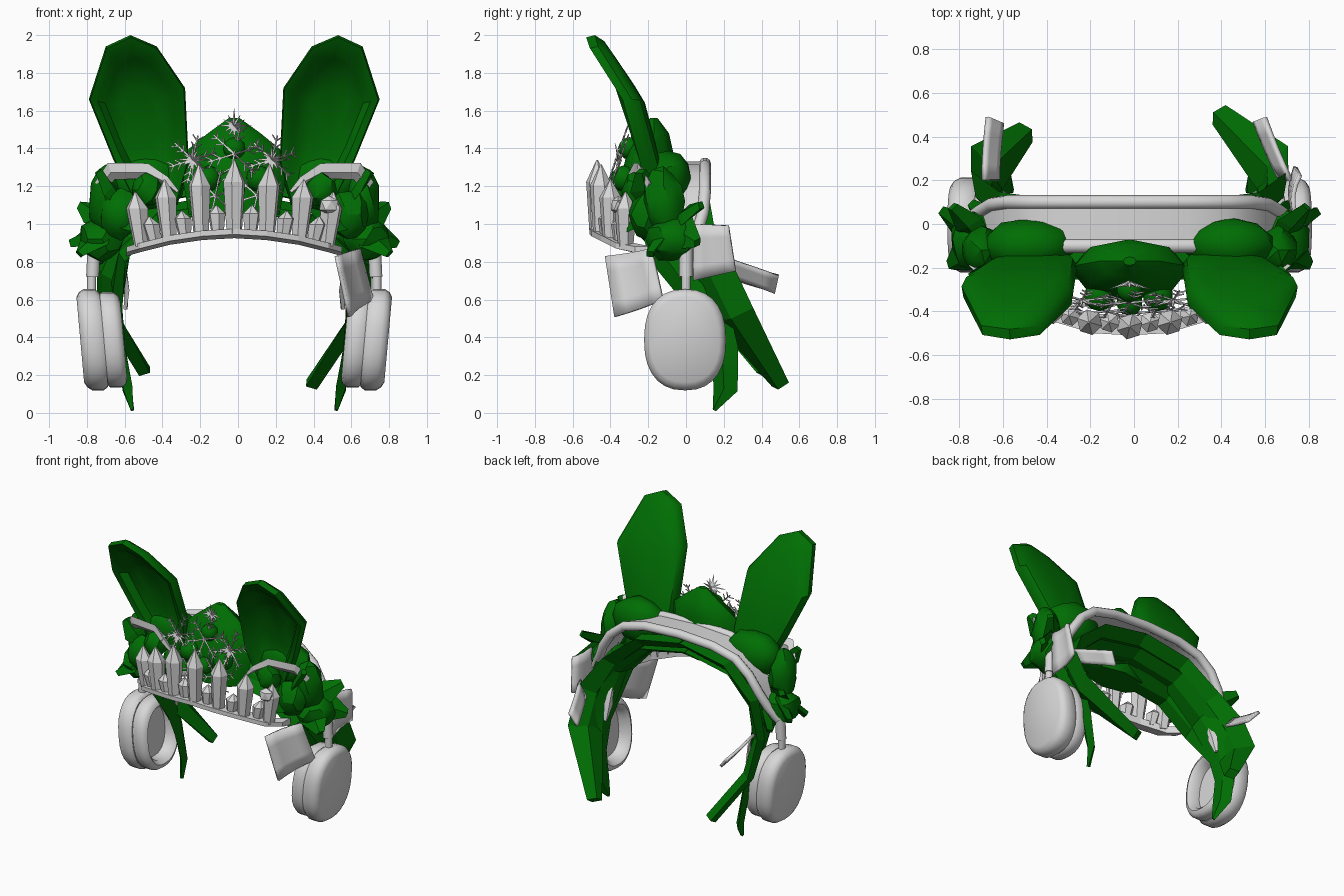
import bpy, bmesh, math, random
from mathutils import Vector

if "Cube" in bpy.data.objects:
    bpy.data.objects.remove(bpy.data.objects["Cube"])

random.seed(4)
CX = -0.02  # symmetry plane


def material(name, col):
    m = bpy.data.materials.new(name)
    m.diffuse_color = (*col, 1)
    m.use_nodes = True
    m.node_tree.nodes["Principled BSDF"].inputs["Base Color"].default_value = m.diffuse_color
    return m


GREEN = material("leaf green", (0.0, 0.155, 0.001))
SILVER = material("silver", (0.68, 0.68, 0.68))


def finish(name, bm, mat, angle=35):
    bmesh.ops.recalc_face_normals(bm, faces=bm.faces[:])
    me = bpy.data.meshes.new(name)
    bm.to_mesh(me)
    bm.free()
    me.materials.append(mat)
    ob = bpy.data.objects.new(name, me)
    bpy.context.collection.objects.link(ob)
    if angle:
        bpy.ops.object.select_all(action='DESELECT')
        ob.select_set(True)
        bpy.context.view_layer.objects.active = ob
        bpy.ops.object.shade_smooth_by_angle(angle=math.radians(angle))
    return ob


def add_loft(bm, rings, closed=False):
    vs = [[bm.verts.new(p) for p in r] for r in rings]
    n = len(vs[0])
    pairs = list(zip(vs, vs[1:])) + ([(vs[-1], vs[0])] if closed else [])
    for a, b in pairs:
        for i in range(n):
            j = (i + 1) % n
            bm.faces.new((a[i], a[j], b[j], b[i]))
    if not closed:
        bm.faces.new(vs[0][::-1])
        bm.faces.new(vs[-1])


def loft(name, rings, mat, angle=35, closed=False):
    bm = bmesh.new()
    add_loft(bm, rings, closed)
    return finish(name, bm, mat, angle)


def side(s, p):
    return Vector((CX + s * p[0], p[1], p[2]))


def blade(name, pts, widths, wdir, thick, mat, angle=20):
    """Ridged leaf along a path; half widths; one width direction, or start and end ones."""
    pts = [Vector(p) for p in pts]
    w0, w1 = wdir if isinstance(wdir, list) else (wdir, wdir)
    rings = []
    for i, (p, w) in enumerate(zip(pts, widths)):
        t = (pts[min(i + 1, len(pts) - 1)] - pts[max(i - 1, 0)]).normalized()
        d = Vector(w0).lerp(Vector(w1), i / (len(pts) - 1))
        d = (d - t * d.dot(t)).normalized()
        n = t.cross(d) * min(thick, w)
        rings.append([p + d * w, p + n, p - d * w, p - n])
    return loft(name, rings, mat, angle)


def sweep(name, pts, r, mat, closed=False, n=10):
    pts = [Vector(p) for p in pts]
    k, rings = len(pts), []
    for i, p in enumerate(pts):
        a = pts[(i - 1) % k] if closed else pts[max(i - 1, 0)]
        b = pts[(i + 1) % k] if closed else pts[min(i + 1, k - 1)]
        t = (b - a).normalized()
        u = Vector((0, 1, 0)) - t * t.y
        u = u.normalized() if u.length > 0.15 else Vector((0, 0, 1)).cross(t).normalized()
        v = t.cross(u)
        rings.append([p + u * r * math.cos(2 * math.pi * j / n) + v * r * math.sin(2 * math.pi * j / n) for j in range(n)])
    return loft(name, rings, mat, 60, closed)


def blob(name, c, size, mat, sub=2, noise=0.0, angle=30):
    bm = bmesh.new()
    bmesh.ops.create_icosphere(bm, subdivisions=sub, radius=1)
    for v in bm.verts:
        k = 1 + random.uniform(-noise, noise)
        v.co = Vector(c) + Vector([a * b * k for a, b in zip(v.co, size)])
    return finish(name, bm, mat, angle)


def plate(name, corners, mat, bulge=0.02):
    """Slightly domed thin sheet from four corners."""
    c = [Vector(p) for p in corners]
    n = (c[1] - c[0]).cross(c[3] - c[0]).normalized()
    bm = bmesh.new()
    g = [[bm.verts.new(c[0].lerp(c[1], u / 4).lerp(c[3].lerp(c[2], u / 4), v / 4)
          + n * bulge * math.sin(math.pi * u / 4)) for u in range(5)] for v in range(5)]
    for v in range(4):
        for u in range(4):
            bm.faces.new((g[v][u], g[v][u + 1], g[v + 1][u + 1], g[v + 1][u]))
    ob = finish(name, bm, mat)
    ob.modifiers.new("thickness", 'SOLIDIFY').thickness = 0.02


# Headphone band: padded sheet between two rounded rims
arc = [(0, 1.34), (0.27, 1.325), (0.45, 1.28), (0.56, 1.19), (0.63, 1.08), (0.68, 0.98), (0.735, 0.89)]
half = [0.1, 0.1, 0.1, 0.1, 0.09, 0.06, 0.02]
path = [(-x, z, w) for (x, z), w in zip(arc[:0:-1], half[:0:-1])] + [(x, z, w) for (x, z), w in zip(arc, half)]
rim = [(CX + x, w, z - 0.02) for x, z, w in path] + [(CX + x, -w, z - 0.02) for x, z, w in path[::-1]]
sweep("band_rim", rim, 0.032, SILVER, closed=True)
loft("band_sheet", [[(CX + x, w, z - 0.01), (CX + x, -w, z - 0.01), (CX + x * 0.97, -w, z - 0.04),
                     (CX + x * 0.97, w, z - 0.04)] for x, z, w in path], SILVER)


# Headphone cups, hollow cushions and stems
def oval(s, x, k, n=28):
    out = []
    for i in range(n):
        a = 2 * math.pi * i / n
        c, d = math.cos(a), math.sin(a)
        y = 0.217 * k * math.copysign(abs(c) ** 0.85, c)
        z = 0.268 * k * math.copysign(abs(d) ** 0.85, d)
        out.append(side(s, (x + z * 0.09, y - 0.005, 0.387 + z)))
    return out


for s in (-1, 1):
    loft("ear_cup", [oval(s, x, k) for x, k in
         ((0.69, 0.8), (0.69, 0.93), (0.715, 1), (0.775, 1), (0.8, 0.94), (0.815, 0.84))], SILVER, 50)
    loft("cushion", [oval(s, x, k) for x, k in
         ((0.69, 0.6), (0.7, 0.86), (0.68, 0.94), (0.62, 0.94), (0.595, 0.88), (0.585, 0.78), (0.61, 0.68), (0.67, 0.66))],
         SILVER, 50)
    sweep("stem", [side(s, (0.755, 0, 0.62)), side(s, (0.755, 0, 0.74))], 0.025, SILVER)
    sweep("stem_sleeve", [side(s, (0.75, 0, 0.72)), side(s, (0.74, 0, 0.92))], 0.036, SILVER)

# Animal ears: curved shells with a scooped front
outline = [(0.3, 1.1), (0.24, 1.32), (0.26, 1.72), (0.41, 1.94), (0.55, 2.0), (0.68, 1.94), (0.77, 1.66), (0.64, 1.34), (0.52, 1.1)]


def ear_y(z):
    ks = [(1.0, -0.1), (1.35, -0.19), (1.65, -0.27), (1.8, -0.365), (1.94, -0.455), (2.01, -0.475)]
    for (z0, y0), (z1, y1) in zip(ks, ks[1:]):
        if z <= z1:
            return y0 + (y1 - y0) * (z - z0) / (z1 - z0)
    return ks[-1][1]


for s in (-1, 1):
    rings = []
    for k, dy in ((0.35, 0.05), (0.7, 0.045), (0.92, 0.03), (1, -0.01), (0.97, -0.06), (0.82, -0.05), (0.68, 0.0), (0.35, 0.02)):
        ring = []
        for x, z in outline:
            x, z = 0.5 + (x - 0.5) * k, 1.6 + (z - 1.6) * k
            ring.append(side(s, (x, ear_y(z) + dy, z)))
        rings.append(ring)
    loft("animal_ear", rings, GREEN, 40)
    blob("ear_base", side(s, (0.465, -0.095, 1.23)), (0.21, 0.125, 0.16), GREEN, 2, 0.06, 40)

# Pointed green hood between the ears
loft("hood", [[(CX + rx * math.cos(a * math.pi / 4), y + ry * math.sin(a * math.pi / 4), z) for a in range(8)]
     for z, rx, ry, y in ((1.05, 0.24, 0.12, -0.23), (1.22, 0.27, 0.14, -0.21), (1.39, 0.25, 0.12, -0.19),
                          (1.48, 0.14, 0.08, -0.17), (1.56, 0.03, 0.02, -0.17))], GREEN, 40)
for x, y, z, r in ((0, -0.3, 1.4, 0.06), (-0.14, -0.33, 1.24, 0.07), (0.13, -0.33, 1.24, 0.07), (0, -0.36, 1.18, 0.06)):
    blob("bauble", (CX + x, y, z), (r, r, r), GREEN)

# Tiara: bar, seven tall faceted crystals and short ones between
bar = [(-0.57, -0.22, 0.86), (-0.5, -0.32, 0.88), (-0.34, -0.4, 0.92), (-0.17, -0.45, 0.945), (0, -0.46, 0.955)]
bar += [(-x, y, z) for x, y, z in bar[-2::-1]]
loft("tiara_bar", [[(CX + x, y - 0.05, z + 0.02), (CX + x, y - 0.05, z - 0.01), (CX + x, y + 0.04, z - 0.03),
                    (CX + x, y + 0.04, z + 0.02)] for x, y, z in bar], SILVER, 0)
for x, y, z, top, k in ((0, -0.47, 0.95, 1.34, 1), (0.175, -0.45, 0.945, 1.315, 1), (0.345, -0.4, 0.92, 1.235, 1),
                        (0.49, -0.32, 0.88, 1.17, 1), (0.088, -0.45, 0.95, 1.1, 0.8), (0.26, -0.42, 0.93, 1.07, 0.8),
                        (0.42, -0.35, 0.9, 1.04, 0.8)):
    for s in ((-1, 1) if x else (1,)):
        h = top - z
        loft("crystal", [[side(s, (x * (1 + 0.07 * t) + r * k * math.cos(a * math.pi / 3 + 0.3),
                                   y + r * k * math.sin(a * math.pi / 3 + 0.3), z + h * t)) for a in range(6)]
                         for t, r in ((0, 0.042), (0.7, 0.06), (1, 0.004))], SILVER, 0)

# Snowflakes: branching arms, three with a bright spiky centre
bm = bmesh.new()


def rod(a, b, r0, r1):
    t = (b - a).normalized()
    u = t.orthogonal().normalized()
    v = t.cross(u)
    add_loft(bm, [[p + (u * math.cos(j * 2.0944) + v * math.sin(j * 2.0944)) * r for j in range(3)]
                  for p, r in ((a, r0), (b, r1))])


for x, y, z, r, spiky in ((0, -0.27, 1.52, 0, 1), (-0.22, -0.35, 1.34, 0.13, 1), (0.2, -0.35, 1.34, 0.13, 1),
                          (0, -0.36, 1.37, 0.15, 0), (-0.1, -0.4, 1.15, 0.14, 0), (0.12, -0.4, 1.15, 0.14, 0)):
    c = Vector((CX + x, y, z))
    ax = lambda a: Vector((math.cos(a), 0.35 * math.sin(a), math.sin(a)))
    for i in range(6 if r else 0):
        a = i * math.pi / 3 + 0.3
        rod(c, c + ax(a) * r, 0.006, 0.005)
        for f in (0.5, 0.8):
            for d in (-0.8, 0.8):
                rod(c + ax(a) * r * f, c + ax(a) * r * f + ax(a + d) * r * 0.3, 0.005, 0.004)
    for i in range(12 * spiky):
        a = i * math.pi / 6
        rod(c, c + Vector((math.cos(a), -0.3, math.sin(a))) * (0.09 if i % 3 == 0 else 0.065), 0.012, 0.001)
finish("snowflakes", bm, SILVER, 0)

# Leaf clusters and small trims at the temples
for s in (-1, 1):
    for c, size in (((0.7, -0.07, 0.92), (0.12, 0.14, 0.12)), ((0.68, -0.12, 1.12), (0.09, 0.11, 0.18)),
                    ((0.46, -0.27, 1.18), (0.08, 0.07, 0.09)), ((0.6, -0.22, 1.05), (0.11, 0.08, 0.13))):
        blob("leaf_cluster", side(s, c), size, GREEN, 2, 0.1, 30)
    for a, b, w in (((0.66, -0.1, 1.0), (0.86, 0.06, 0.9), 0.1), ((0.66, -0.08, 1.0), (0.81, 0.08, 1.1), 0.08),
                    ((0.65, -0.1, 1.0), (0.82, -0.19, 0.84), 0.1), ((0.6, -0.2, 1.1), (0.72, -0.24, 1.28), 0.08),
                    ((0.62, -0.05, 0.95), (0.72, 0.09, 0.8), 0.09), ((0.62, -0.2, 1.05), (0.5, -0.32, 0.97), 0.06)):
        a, b = side(s, a), side(s, b)
        blade("holly_leaf", [a, a.lerp(b, 0.5), b], [0.03, w, 0.03], (0.2, 0.7, 0.7), 0.025, GREEN, 0)
    blade("curled_trim", [side(s, p) for p in ((0.71, -0.19, 1.2), (0.65, -0.24, 1.28), (0.46, -0.26, 1.28), (0.36, -0.3, 1.23), (0.3, -0.3, 1.17))],
          [0.035, 0.05, 0.045, 0.025, 0.01], (0, -0.4, 1), 0.02, SILVER)
blob("flower", (0.48, -0.36, 1.1), (0.055, 0.04, 0.055), SILVER, 1, 0.1, 0)

# Layered leaf strands arching under the band and hanging at the sides
for s in (-1, 1):
    tip = (0.41, 0.5, 0.15) if s > 0 else (0.475, 0.42, 0.22)
    blade("rear_strand", [side(s, p) for p in ((0, 0.02, 1.23), (0.35, 0.03, 1.16), (0.57, 0.06, 0.96), (0.67, 0.14, 0.74), (0.66, 0.25, 0.52), tip)],
          [0.09, 0.09, 0.1, 0.13, 0.13, 0.055], [(0, 1, 0.3), (0.7 * s, 0.6, 0.45)], 0.04, GREEN)
    blade("long_strand", [side(s, p) for p in ((0, -0.04, 1.15), (0.35, -0.03, 1.08), (0.57, 0.0, 0.87), (0.62, 0.12, 0.6),
                                               (0.6, 0.2, 0.34), (0.565, 0.21, 0.13), (0.54, 0.15, 0.015))],
          [0.09, 0.09, 0.1, 0.1, 0.08, 0.07, 0.012], [(0, 1, 0.2), (0.5 * s, 0.85, 0.4)], 0.025, GREEN)
    blade("front_strand", [side(s, p) for p in ((0, -0.18, 1.1), (0.4, -0.16, 1.03), (0.59, -0.12, 0.84), (0.62, 0.03, 0.65), (0.61, 0.16, 0.4))],
          [0.09, 0.09, 0.08, 0.08, 0.02], [(0, 1, 0.2), (0.5 * s, 0.8, 0.3)], 0.025, GREEN)
    blade("inner_sliver", [side(s, p) for p in ((0.58, 0.06, 0.76), (0.57, 0.11, 0.66), (0.575, 0.14, 0.55))],
          [0.015, 0.035, 0.015], (0.4 * s, 0.9, 0), 0.012, SILVER)

# Silver ribbon panels and tails
plate("front_panel", [(0.53, -0.43, 0.83), (0.65, -0.19, 0.87), (0.72, -0.13, 0.6), (0.6, -0.38, 0.51)], SILVER)
plate("rear_panel", [(0.75, 0.04, 1.0), (0.77, 0.22, 0.99), (0.75, 0.26, 0.75), (0.74, 0.04, 0.7)], SILVER)
plate("right_tail", [(0.73, 0.2, 0.82), (0.61, 0.49, 0.72), (0.56, 0.47, 0.63), (0.67, 0.22, 0.72)], SILVER, 0.005)
plate("left_tail", [(-0.7, 0.2, 0.8), (-0.68, 0.49, 0.72), (-0.61, 0.46, 0.64), (-0.63, 0.2, 0.72)], SILVER, 0.005)
